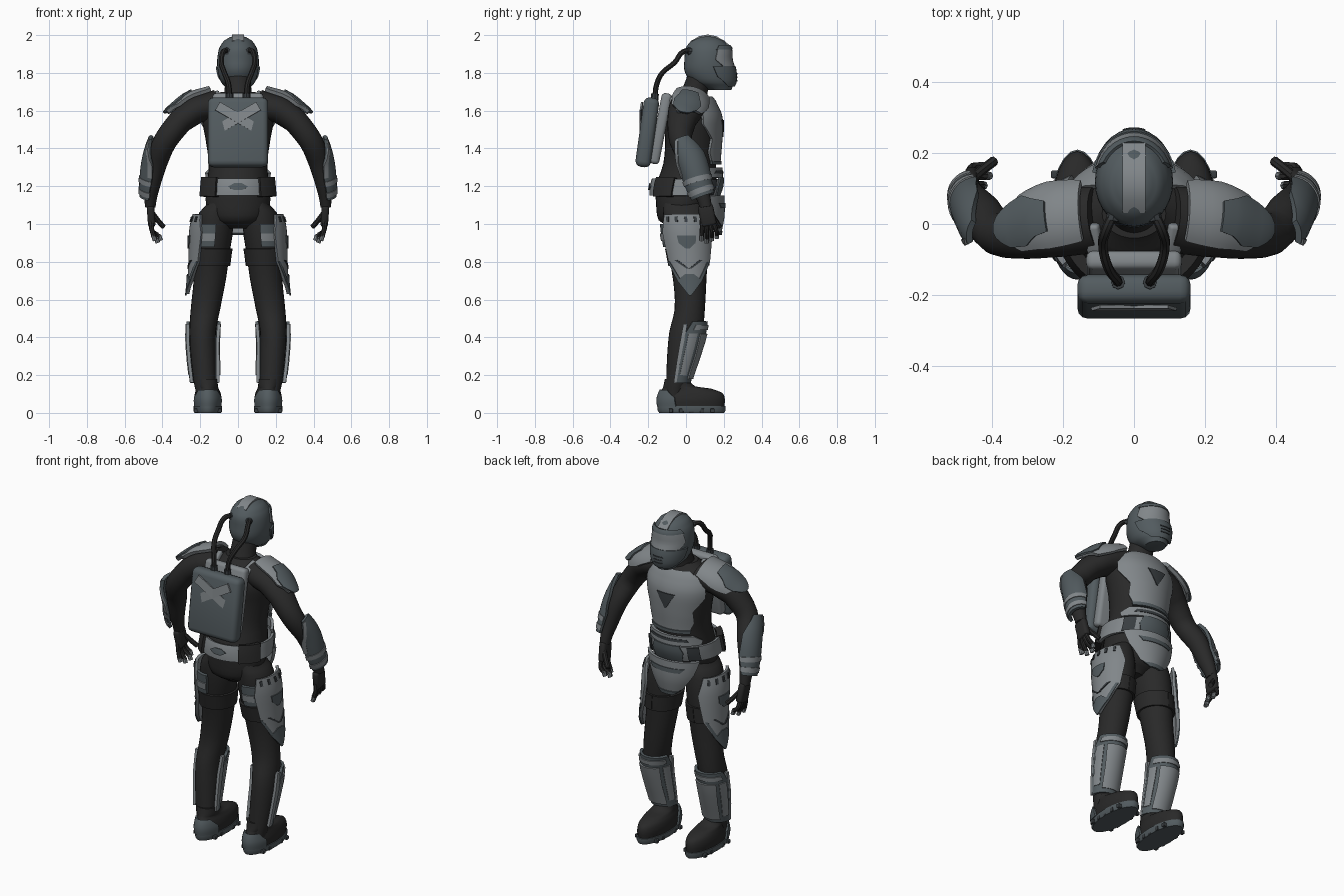
import bpy, math
from mathutils import Vector, Euler

if "Cube" in bpy.data.objects:
    bpy.data.objects.remove(bpy.data.objects["Cube"])


def material(name, rgb):
    m = bpy.data.materials.new(name)
    m.use_nodes = True
    m.diffuse_color = (*rgb, 1)
    bsdf = m.node_tree.nodes["Principled BSDF"]
    bsdf.inputs["Base Color"].default_value = (*rgb, 1)
    bsdf.inputs["Roughness"].default_value = 0.7
    return m


BLACK = material("black_fabric", (0.022, 0.022, 0.022))
SLATE = material("slate_armor", (0.085, 0.105, 0.115))
LIGHT = material("light_grey_armor", (0.22, 0.24, 0.253))
DARK = material("dark_trim", (0.04, 0.047, 0.052))

# body stations (x, y, z, depth radius, width radius), each listed upward
torso = [(0, -.02, .975, .06, .06), (0, -.03, 1.02, .115, .14), (0, -.02, 1.1, .138, .17),
         (0, 0, 1.2, .158, .165), (0, .02, 1.32, .14, .155), (0, .03, 1.45, .14, .172),
         (0, .025, 1.57, .145, .19), (0, .02, 1.65, .115, .16), (0, .03, 1.7, .07, .09)]
neck = [(0, .03, 1.62, .085, .1), (0, .045, 1.7, .07, .072), (0, .08, 1.8, .07, .07)]
head = [(0, .18, 1.71, .06, .055), (0, .145, 1.75, .113, .09), (0, .125, 1.81, .133, .107),
        (0, .117, 1.87, .125, .11), (0, .117, 1.93, .12, .1), (0, .115, 1.97, .088, .075),
        (0, .115, 1.99, .05, .042), (0, .115, 1.997, .015, .012)]
arm = [(.465, .105, 1.09, .032, .028), (.455, .07, 1.2, .046, .042), (.428, .03, 1.33, .057, .056),
       (.385, -.028, 1.44, .06, .062), (.305, -.022, 1.545, .077, .066), (.22, 0, 1.605, .094, .073),
       (.1, .015, 1.64, .095, .075)]
leg = [(.168, -.06, .08, .05, .05), (.176, -.05, .16, .055, .058), (.184, -.025, .3, .075, .066),
       (.187, 0, .43, .088, .07), (.172, .02, .55, .08, .078), (.15, .02, .7, .088, .085),
       (.137, .01, .85, .105, .093), (.127, 0, .97, .115, .1), (.12, -.01, 1.06, .112, .085),
       (.1, -.02, 1.12, .1, .055)]
loin = [(0, .06, .93, .11, .1), (0, .055, 1.04, .135, .15), (0, .035, 1.16, .155, .185)]


def finish(ob, mat, mirror=False):
    # apply modifiers, then shade with sharp creases
    ob.data.materials.append(mat)
    if mirror:
        ob.modifiers.new("Mirror", 'MIRROR').use_mirror_merge = False
    bpy.ops.object.select_all(action='DESELECT')
    ob.select_set(True)
    bpy.context.view_layer.objects.active = ob
    bpy.ops.object.convert(target='MESH')
    bpy.ops.object.shade_smooth_by_angle(angle=math.radians(40))
    return ob


def new_mesh(name, verts, faces):
    me = bpy.data.meshes.new(name)
    me.from_pydata(verts, [], faces)
    ob = bpy.data.objects.new(name, me)
    bpy.context.collection.objects.link(ob)
    return ob


def sample(limb, z):
    # smooth station at a height
    z = min(max(z, limb[0][2]), limb[-1][2])
    i = 0
    while i < len(limb) - 2 and z > limb[i + 1][2]:
        i += 1
    a, b = limb[i], limb[i + 1]
    p, q = limb[max(i - 1, 0)], limb[min(i + 2, len(limb) - 1)]
    f = (z - a[2]) / (b[2] - a[2])
    out = [a[k] + 0.5 * f * (b[k] - p[k] + f * (2 * p[k] - 5 * a[k] + 4 * b[k] - q[k]
           + f * (3 * (a[k] - b[k]) + q[k] - p[k]))) for k in range(5)]
    out[2] = z
    return out


def ring(limb, z, lo, hi, n, off):
    # arc around a limb: 0 degrees is +y, 90 is outward; only arms tilt their rings
    x, y, z, ru, rv = sample(limb, z)
    t = Vector((0, 0, 1))
    if limb is arm:
        t = (Vector(sample(limb, z + 0.005)[:3]) - Vector(sample(limb, z - 0.005)[:3])).normalized()
    u = (Vector((0, 1, 0)) - t * t.y).normalized()
    v = u.cross(t)
    pts = []
    for k in range(n):
        a = math.radians(lo + (hi - lo) * k / (n - 1))
        pts.append(Vector((x, y, z)) + u * math.cos(a) * (ru + off) + v * math.sin(a) * (rv + off))
    return pts


def bridge(rows, n, closed):
    m = n if closed else n - 1
    return [(r * n + k, r * n + (k + 1) % n, (r + 1) * n + (k + 1) % n, (r + 1) * n + k)
            for r in range(rows - 1) for k in range(m)]


def loft(name, limb, mat, mirror=False, n=24, steps=3):
    zs = [a[2] + (b[2] - a[2]) * s / steps for a, b in zip(limb, limb[1:]) for s in range(steps)]
    zs.append(limb[-1][2])
    verts = [p for z in zs for p in ring(limb, z, 0, 360 - 360 / n, n, 0)]
    faces = [f[::-1] for f in bridge(len(zs), n, True)]
    faces += [tuple(range(n)), tuple(reversed(range(len(verts) - n, len(verts))))]
    return finish(new_mesh(name, verts, faces), mat, mirror)


def shell(name, limb, rows, mat, off=0.015, mirror=False, thick=0.016, n=15, steps=3):
    # armor plate wrapped on a limb: rows are (height, from angle, to angle)
    dense = [[a[k] + (b[k] - a[k]) * s / steps for k in range(3)]
             for a, b in zip(rows, rows[1:]) for s in range(steps)] + [rows[-1]]
    verts = [p for z, lo, hi in dense for p in ring(limb, z, lo, hi, n, off)]
    ob = new_mesh(name, verts, [f[::-1] for f in bridge(len(dense), n, False)])
    mod = ob.modifiers.new("Solidify", 'SOLIDIFY')
    mod.thickness, mod.offset = thick, 0
    return finish(ob, mat, mirror)


def box(name, loc, size, mat, rot=(0, 0, 0), bevel=0.01, mirror=False):
    r = Euler([math.radians(a) for a in rot]).to_matrix()
    verts = [Vector(loc) + r @ Vector((x * size[0], y * size[1], z * size[2])) / 2
             for x in (-1, 1) for y in (-1, 1) for z in (-1, 1)]
    faces = [(0, 1, 3, 2), (4, 6, 7, 5), (0, 4, 5, 1), (2, 3, 7, 6), (0, 2, 6, 4), (1, 5, 7, 3)]
    ob = new_mesh(name, verts, faces)
    if bevel:
        mod = ob.modifiers.new("Bevel", 'BEVEL')
        mod.width, mod.segments = bevel, 3
    return finish(ob, mat, mirror)


def cable(name, pts, radius, mat):
    for side, s in (("left", 1), ("right", -1)):
        cu = bpy.data.curves.new(name, 'CURVE')
        cu.dimensions = '3D'
        cu.bevel_depth, cu.bevel_resolution, cu.use_fill_caps = radius, 2, True
        cu.resolution_u = 4
        sp = cu.splines.new('BEZIER')
        sp.bezier_points.add(len(pts) - 1)
        for bp, p in zip(sp.bezier_points, pts):
            bp.co = (p[0] * s, p[1], p[2])
            bp.handle_left_type = bp.handle_right_type = 'AUTO'
        ob = bpy.data.objects.new(f"{side}_{name}", cu)
        bpy.context.collection.objects.link(ob)
        finish(ob, mat)


loft("torso", torso, BLACK, n=32)
loft("neck", neck, BLACK)
loft("arms", arm, BLACK, True)
loft("legs", leg, BLACK, True)

# helmet
loft("helmet", head, SLATE, n=32)
shell("visor", head, [(1.835, -55, 55), (1.87, -72, 72), (1.925, -66, 66)], LIGHT, .002, thick=.008)
shell("helmet_brow", head, [(1.922, -70, 70), (1.945, -60, 60)], SLATE, .003, thick=.012)
shell("helmet_jaw", head, [(1.73, -50, 50), (1.78, -75, 75), (1.835, -80, 80)], SLATE, .003, thick=.014)
for k in range(3):
    z = 1.755 + k * .018
    shell("mouth_vent", head, [(z, -16, 16), (z + .007, -16, 16)], DARK, .011, thick=.004)
crest = [(.033, 1.966), (.07, 1.989), (.115, 1.998), (.16, 1.989), (.2, 1.964), (.225, 1.945)]
stripe = new_mesh("helmet_stripe", [(x, y, z) for y, z in crest for x in (-.032, .032)],
                  bridge(len(crest), 2, False))
mod = stripe.modifiers.new("Solidify", 'SOLIDIFY')
mod.thickness, mod.offset = .01, 0
finish(stripe, LIGHT)

# chest, belly and loin armor
shell("chest_plate", torso, [(1.32, -42, 42), (1.38, -52, 52), (1.45, -48, 48), (1.53, -68, 68),
                             (1.61, -66, 66), (1.67, -42, 42)], LIGHT, .015, n=21)
shell("chest_emblem", torso, [(1.46, -1, 1), (1.55, -16, 16)], DARK, .024, thick=.008)
shell("chest_rim", torso, [(1.315, -44, 44), (1.335, -46, 46)], SLATE, .02)
shell("belly_plate", torso, [(1.245, -62, 62), (1.27, -66, 66), (1.3, -50, 50)], LIGHT, .026)
shell("belly_band", torso, [(1.268, -40, 40), (1.284, -36, 36)], DARK, .034, thick=.006)
shell("loin_plate", loin, [(.95, -16, 16), (.98, -42, 42), (1.07, -58, 58), (1.15, -62, 62)], LIGHT, .006)
shell("loin_rim", loin, [(.943, -18, 18), (.965, -34, 34)], SLATE, .01)
shell("loin_inset", loin, [(1.085, -30, 30), (1.11, -36, 36)], SLATE, .015, thick=.006)

# belt with pouches
shell("belt", torso, [(1.15, 0, 360), (1.2, 0, 360), (1.238, 0, 360)], LIGHT, .025, n=41)
shell("belt_buckle", torso, [(1.14, -24, 24), (1.2, -30, 30), (1.245, -24, 24)], SLATE, .032)
shell("belt_back_badge", torso, [(1.18, 174, 186), (1.197, 165, 195), (1.215, 174, 186)], SLATE, .036, thick=.008)
shell("back_pouches", torso, [(1.145, 110, 146), (1.245, 110, 146)], BLACK, .03, True, .036)
shell("front_pouches", torso, [(1.155, 36, 56), (1.235, 36, 56)], DARK, .032, True)

# backpack
box("back_plate", (0, -.135, 1.505), (.27, .055, .38), LIGHT, (-11, 0, 0), .02)
box("backpack", (0, -.205, 1.485), (.32, .082, .37), SLATE, (-8, 0, 0), .03)
for k, tilt in enumerate((30, -30)):
    box(f"cross_bar_{k + 1}", (0, -.237, 1.562), (.25, .0095, .05), LIGHT, (-8, tilt, 0), 0)
box("shoulder_straps", (.112, -.055, 1.668), (.045, .12, .03), LIGHT, (25, 20, 0), .01, True)
cable("air_hose", [(.055, .035, 1.915), (.078, -.015, 1.912), (.088, -.06, 1.855),
                   (.072, -.125, 1.8), (.05, -.155, 1.74), (.045, -.165, 1.66)], .014, BLACK)
cable("hose_socket", [(.05, .05, 1.915), (.06, .01, 1.914)], .02, DARK)
cable("hose_base", [(.045, -.165, 1.655), (.045, -.164, 1.69)], .02, DARK)

# shoulder and forearm armor
shell("shoulder_pads", arm, [(1.54, 70, 105), (1.565, 25, 125), (1.605, 10, 126), (1.63, 25, 120)],
      LIGHT, .02, True, .02)
shell("shoulder_caps", arm, [(1.53, 76, 90), (1.55, 46, 114), (1.58, 42, 116), (1.607, 60, 100)],
      SLATE, .032, True, .012)
shell("forearm_guards", arm, [(1.145, 10, 170), (1.25, 0, 175), (1.34, 20, 165), (1.425, 65, 115)],
      SLATE, .018, True, .018)
for z in (1.16, 1.215):
    shell("forearm_bands", arm, [(z, 5, 175), (z + .025, 5, 175)], LIGHT, .027, True, .008)
shell("forearm_rims", arm, [(1.26, 158, 176), (1.34, 148, 166), (1.42, 105, 118)], LIGHT, .027, True, .008, n=4)

# hands
box("palms", (.46, .112, 1.045), (.04, .082, .115), BLACK, (12, 4, 0), .016, True)
for k in range(4):
    y, tip = .085 + .018 * k, (.415 + .015 * abs(k - 2), .082 + .027 * k, .92 + .012 * abs(k - 1))
    mid = (.455, y + .007 * k, .965)
    cable(f"finger_{k + 1}", [(.46, y, 1.02), mid, tip], .0125, BLACK)
    cable(f"fingertip_{k + 1}", [(tip[0] + .004, tip[1], tip[2] + .008),
                                 (tip[0] - .006, tip[1], tip[2] - .02)], .0122, LIGHT)
cable("thumb", [(.455, .13, 1.06), (.425, .155, 1.02), (.395, .178, .985)], .014, BLACK)

# thigh armor
shell("thigh_guards", leg, [(.63, 86, 94), (.7, 58, 122), (.8, 30, 144), (.95, 20, 150), (1.05, 35, 138)],
      LIGHT, .024, True)
shell("thigh_tips", leg, [(.622, 87, 93), (.7, 58, 122), (.735, 80, 100)], SLATE, .034, True, .008)
for s in (1, -1):
    shell("thigh_chevrons", leg, [(.765, 90, 90 + s * 6), (.81, 90 + s * 26, 90 + s * 34)],
          DARK, .034, True, .006, n=4)
    shell("thigh_borders", leg, [(.7, 90 + s * 22, 90 + s * 32), (.8, 90 + s * 48, 90 + s * 55)],
          SLATE, .034, True, .006, n=4)
shell("thigh_triangles", leg, [(.87, 86, 94), (.9, 72, 108), (.94, 70, 110)], SLATE, .034, True, .006)
for k in range(5):
    a = 45 + k * 20
    shell("thigh_slots", leg, [(1.01, a, a + 6), (1.04, a, a + 6)], DARK, .034, True, .006, n=3)
shell("thigh_straps", leg, [(.78, 0, 360), (.87, 0, 360)], BLACK, .004, True, n=25)
shell("rear_holsters", leg, [(.88, 140, 185), (1, 136, 185)], SLATE, .012, True)
shell("holster_flaps", leg, [(.91, 152, 184), (.95, 150, 184)], LIGHT, .022, True, .008)

# shin armor
shell("shin_guards", leg, [(.16, -92, 92), (.3, -92, 92), (.42, -92, 92), (.485, -75, 75)], SLATE, .012, True)
shell("shin_fronts", leg, [(.18, -45, 45), (.3, -42, 42), (.42, -45, 45)], LIGHT, .022, True, .012)
shell("knee_bands", leg, [(.44, -70, 70), (.465, -65, 65)], LIGHT, .022, True, .008)
for s in (1, -1):
    shell("shin_side_panels", leg, [(.2, s * 55, s * 82), (.42, s * 55, s * 82)], LIGHT, .021, True, .008)
    shell("shin_edges", leg, [(.16, s * 90, s * 102), (.47, s * 90, s * 102)], LIGHT, .012, True, .018, n=4)

# boots
boot = [(.16, .03, .03, .172, .07), (.16, .03, .07, .176, .074), (.16, .028, .105, .165, .068),
        (.162, .005, .128, .13, .06), (.164, -.035, .14, .085, .058), (.167, -.05, .18, .062, .058)]
sole = [(.16, .03, 0, .172, .07), (.16, .03, .012, .18, .076), (.16, .03, .036, .18, .076)]
loft("boots", boot, BLACK, True)
loft("boot_soles", sole, SLATE, True, steps=1)
shell("boot_heels", boot, [(.035, 118, 242), (.08, 120, 240), (.12, 140, 220)], SLATE, .005, True, .012)
for k in range(3):
    box("boot_laces", (.16, .045 + k * .035, .128 - k * .006), (.07, .012, .014), DARK, (-10, 0, 0), .003, True)
for k in range(5):
    box("boot_treads", (.16, -.08 + k * .055, .012), (.148, .022, .022), DARK, bevel=.004, mirror=True)
